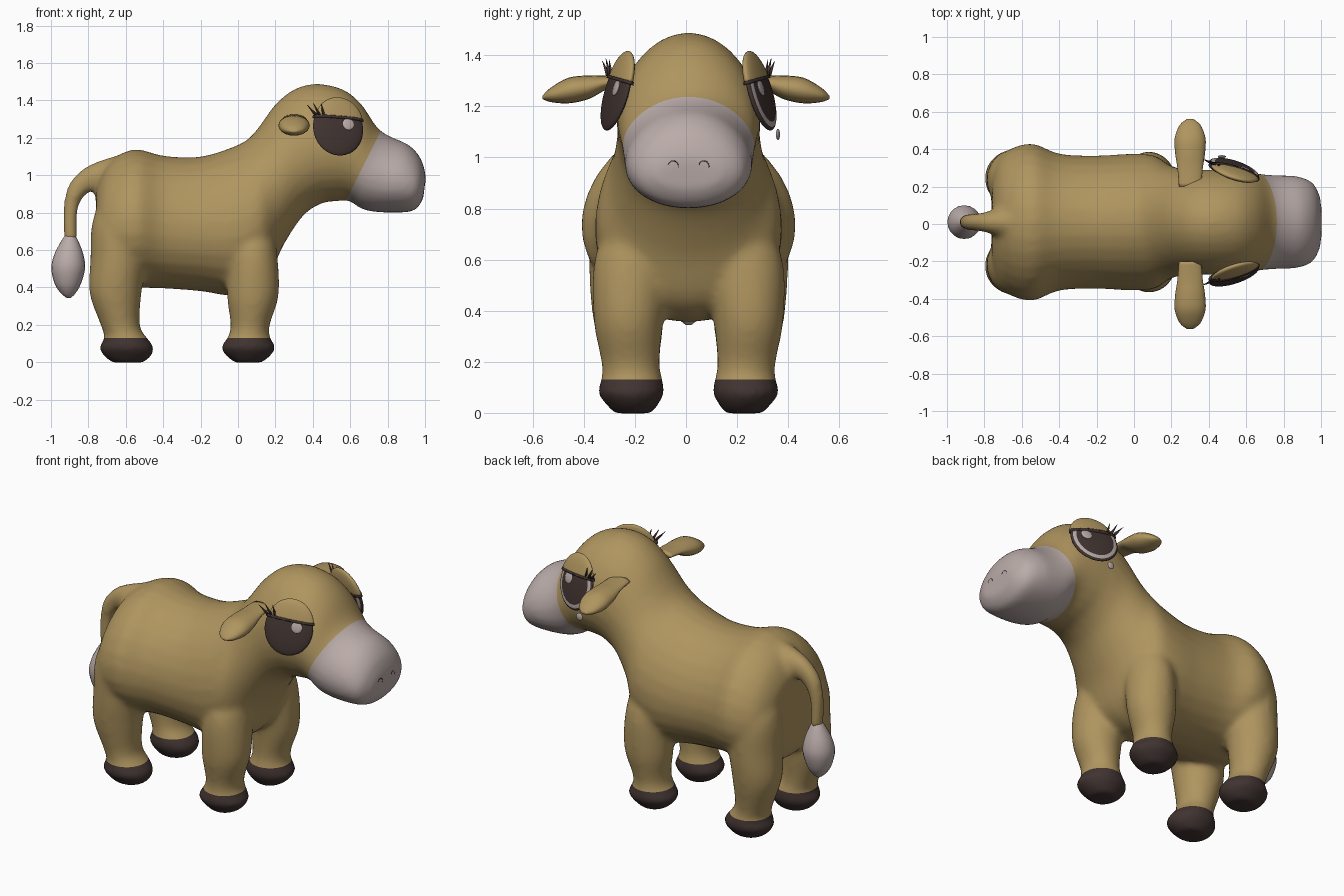
import bpy, bmesh, math
from mathutils import Vector, Matrix
from mathutils.bvhtree import BVHTree

cube = bpy.data.objects.get("Cube")
if cube:
    bpy.data.objects.remove(cube)


def material(name, rgb):
    m = bpy.data.materials.new(name)
    m.use_nodes = True
    m.diffuse_color = (*rgb, 1)
    m.node_tree.nodes["Principled BSDF"].inputs["Base Color"].default_value = (*rgb, 1)
    return m


TAN = material("tan coat", (0.43, 0.30, 0.115))
PALE = material("pale muzzle", (0.49, 0.41, 0.395))
DARK = material("dark brown", (0.052, 0.034, 0.031))
MID = 0.01  # the body sits slightly off the centre line


def finish(bm, name, *mats):
    bmesh.ops.recalc_face_normals(bm, faces=bm.faces)
    me = bpy.data.meshes.new(name)
    bm.to_mesh(me)
    bm.free()
    for m in mats:
        me.materials.append(m)
    me.shade_smooth()
    ob = bpy.data.objects.new(name, me)
    bpy.context.collection.objects.link(ob)
    return ob


def spline(rows, steps=4):
    """Catmull-Rom interpolation through rows of numbers."""
    out = []
    for i in range(len(rows) - 1):
        p0, p1 = rows[max(i - 1, 0)], rows[i]
        p2, p3 = rows[i + 1], rows[min(i + 2, len(rows) - 1)]
        for k in range(steps):
            t = k / steps
            out.append([b + 0.5 * t * (c - a + t * (2*a - 5*b + 4*c - d + t * (3*(b - c) + d - a)))
                        for a, b, c, d in zip(p0, p1, p2, p3)])
    return out + [list(rows[-1])]


def loft(bm, rings, frame, sides=28, sag=0.0):
    """Skin closed rings; frame turns a row into centre and two half axes.
    Sag widens each ring towards its lower side."""
    prev = None
    for row in spline(rings):
        c, a, b = frame(*row)
        ring = []
        for k in range(sides):
            t = 2 * math.pi * k / sides
            u, v = math.cos(t), math.sin(t)
            ring.append(bm.verts.new(c + a * u + b * v * (1 - sag * u)))
        if prev:
            for k in range(sides):
                j = (k + 1) % sides
                bm.faces.new((prev[k], prev[j], ring[j], ring[k]))
        else:
            bm.faces.new(ring[::-1])
        prev = ring
    bm.faces.new(prev)


def spine(xt, zt, xb, zb, w):
    """Ring given by its top point, bottom point and half width."""
    return (Vector(((xt + xb) / 2, MID, (zt + zb) / 2)),
            Vector(((xt - xb) / 2, 0, (zt - zb) / 2)), Vector((0, w, 0)))


# Body: torso, neck and head in one loft, legs and tail fused to it
bm = bmesh.new()
loft(bm, [(-.76, .88, -.76, .62, .12), (-.75, .97, -.76, .5, .27), (-.68, 1.08, -.71, .42, .37),
          (-.55, 1.14, -.55, .4, .42), (-.4, 1.105, -.4, .395, .365), (-.2, 1.1, -.2, .38, .355),
          (-.02, 1.155, 0, .355, .365), (.06, 1.2, .15, .43, .355), (.12, 1.27, .24, .62, .305),
          (.2, 1.38, .35, .785, .28), (.3, 1.46, .45, .85, .28), (.42, 1.49, .52, .86, .28),
          (.56, 1.46, .58, .865, .275), (.66, 1.38, .62, .85, .265), (.745, 1.255, .65, .825, .255),
          (.82, 1.205, .72, .805, .25), (.91, 1.165, .84, .8, .245), (.975, 1.095, .94, .81, .21),
          (1.005, 1.0, .99, .87, .13)], spine, sag=.1)
FRONT = [(.8, .09, .17, .07, .08), (.62, .08, .215, .125, .15), (.37, .08, .235, .14, .138),
         (.2, .065, .227, .105, .115), (.13, .058, .222, .115, .12), (.08, .055, .225, .147, .132),
         (.03, .055, .22, .115, .1), (-.002, .055, .217, .07, .075)]
REAR = [(.92, -.62, .19, .09, .09), (.75, -.63, .22, .15, .16), (.55, -.64, .23, .15, .16),
        (.37, -.655, .235, .14, .14), (.2, -.63, .227, .105, .115), (.13, -.6, .222, .115, .12),
        (.08, -.595, .225, .147, .132), (.03, -.59, .22, .125, .1), (-.002, -.59, .217, .08, .075)]
for side in (-1, 1):
    for leg in (FRONT, REAR):
        loft(bm, leg, lambda z, x, y, rx, ry: (Vector((x, MID + side * y, z)),
                                               Vector((rx, 0, 0)), Vector((0, ry, 0))), sides=20)
loft(bm, [(-.6, 1.12, -.6, .9, .1), (-.75, 1.075, -.72, .91, .07), (-.85, 1.02, -.79, .91, .05),
          (-.915, .93, -.84, .86, .045), (-.935, .8, -.86, .78, .04), (-.93, .65, -.86, .65, .04)],
     spine, sides=16)
raw = finish(bm, "body_rough")
mod = raw.modifiers.new("fuse", "REMESH")
mod.mode, mod.voxel_size = "VOXEL", 0.016
mod = raw.modifiers.new("soften", "SMOOTH")
mod.factor, mod.iterations = 0.5, 12
bpy.context.view_layer.update()
bm = bmesh.new()
bm.from_object(raw, bpy.context.evaluated_depsgraph_get())
bpy.data.objects.remove(raw)

# Cut clean colour borders at muzzle and hooves, then colour by region
MUZZLE_AT, MUZZLE_DIR, HOOF_TOP = Vector((.76, 0, 1.23)), Vector((1, 0, -.5)), .13
for co, no in ((MUZZLE_AT, MUZZLE_DIR), (Vector((0, 0, HOOF_TOP)), Vector((0, 0, 1)))):
    bmesh.ops.bisect_plane(bm, geom=bm.verts[:] + bm.edges[:] + bm.faces[:], plane_co=co, plane_no=no)
for f in bm.faces:
    c = f.calc_center_median()
    if c.z < HOOF_TOP:
        f.material_index = 2
    elif c.x > .5 and (c - MUZZLE_AT).dot(MUZZLE_DIR) > 0:
        f.material_index = 1
skin = BVHTree.FromBMesh(bm)
finish(bm, "body", TAN, PALE, DARK)

# Tail tuft
bm = bmesh.new()
loft(bm, [(.69, -.897, .02), (.64, -.9, .05), (.57, -.905, .08), (.5, -.908, .09), (.42, -.91, .07),
          (.37, -.908, .04), (.345, -.905, .012)],
     lambda z, x, r: (Vector((x, MID, z)), Vector((r, 0, 0)), Vector((0, r, 0))), sides=20)
finish(bm, "tail_tuft", PALE)


def ball(bm, at, size):
    bmesh.ops.create_uvsphere(bm, u_segments=40, v_segments=24, radius=1,
                              matrix=Matrix.Translation(at) @ Matrix.Diagonal((*size, 1)))


def cut(bm, height, keep_above):
    bmesh.ops.bisect_plane(bm, geom=bm.verts[:] + bm.edges[:] + bm.faces[:],
                           plane_co=(0, height, 0), plane_no=(0, 1, 0),
                           clear_inner=keep_above, clear_outer=not keep_above)
    bmesh.ops.holes_fill(bm, edges=[e for e in bm.edges if e.is_boundary])


for side, label in ((-1, "right"), (1, "left")):
    # Ear
    bm = bmesh.new()
    loft(bm, [(.2, 1.305, .06, .02), (.3, 1.295, .068, .025), (.38, 1.275, .08, .046),
              (.46, 1.262, .082, .05), (.53, 1.245, .055, .028), (.562, 1.235, .015, .006)],
         lambda y, z, rx, rz: (Vector((.3, side * y, z)), Vector((rx, 0, 0)), Vector((0, 0, rz))), sides=20)
    finish(bm, label + "_ear", TAN)

    # Eye frame: x runs towards the muzzle, y up, z out of the head
    out = Vector((.32, side, .29)).normalized()
    along = (Vector((1, 0, 0)) - out * out.x).normalized()
    up = Vector((0, 0, 1)) - out * out.z
    up = (up - along * up.dot(along)).normalized()
    frame = Matrix((along, up, out)).transposed().to_4x4()
    frame.translation = Vector((.535, MID + side * .282, 1.252))

    # Eyeball, with a pale ring showing on the left one
    bm = bmesh.new()
    ball(bm, (0, 0, 0), (.14, .152, .025))
    for f in bm.faces:
        c = f.calc_center_median()
        if side > 0 and .8 < math.hypot(c.x / .14, c.y / .152) < .93:
            f.material_index = 1
    bm.transform(frame)
    finish(bm, label + "_eye", DARK, PALE)

    # Upper lid and its dark rim
    bm = bmesh.new()
    ball(bm, (.005, .027, 0), (.136, .145, .032))
    cut(bm, .055, True)
    bm.transform(frame)
    finish(bm, label + "_eyelid", TAN)
    bm = bmesh.new()
    ball(bm, (0, .02, 0), (.146, .15, .037))
    cut(bm, .047, True)
    cut(bm, .06, False)
    bm.transform(frame)
    finish(bm, label + "_lid_rim", DARK)

    # Highlight in the eye
    bm = bmesh.new()
    ball(bm, (.05, .02, .023), (.032, .032, .007))
    bm.transform(frame)
    finish(bm, label + "_eye_highlight", PALE)

    # Lashes fanning from the rear corner
    bm = bmesh.new()
    for root, tip in (((-.13, .06), (-.185, .105)), ((-.11, .062), (-.15, .118)), ((-.085, .06), (-.105, .118))):
        a, b = frame @ Vector((*root, .015)), frame @ Vector((*tip, .035))
        turn = (b - a).to_track_quat("Z", "Y").to_matrix().to_4x4()
        bmesh.ops.create_cone(bm, segments=8, radius1=.009, radius2=.001, depth=(b - a).length, cap_ends=True,
                              matrix=Matrix.Translation((a + b) / 2) @ turn)
    finish(bm, label + "_lashes", DARK)

    # Nostril: a thin arched line lying on the muzzle
    curve = bpy.data.curves.new(label + "_nostril", "CURVE")
    curve.dimensions, curve.bevel_depth = "3D", .0015
    line = curve.splines.new("POLY")
    line.points.add(8)
    for k, p in enumerate(line.points):
        t = math.pi * (k / 8 - .1)
        start = Vector((2, MID + side * .06 + .02 * math.cos(t), .965 + .022 * math.sin(t)))
        p.co = (*skin.ray_cast(start, Vector((-1, 0, 0)))[0], 1)
    curve.materials.append(DARK)
    bpy.context.collection.objects.link(bpy.data.objects.new(label + "_nostril", curve))

# Small tear below the left eye
bm = bmesh.new()
ball(bm, (.47, .36, 1.09), (.022, .008, .022))
finish(bm, "tear", PALE)
